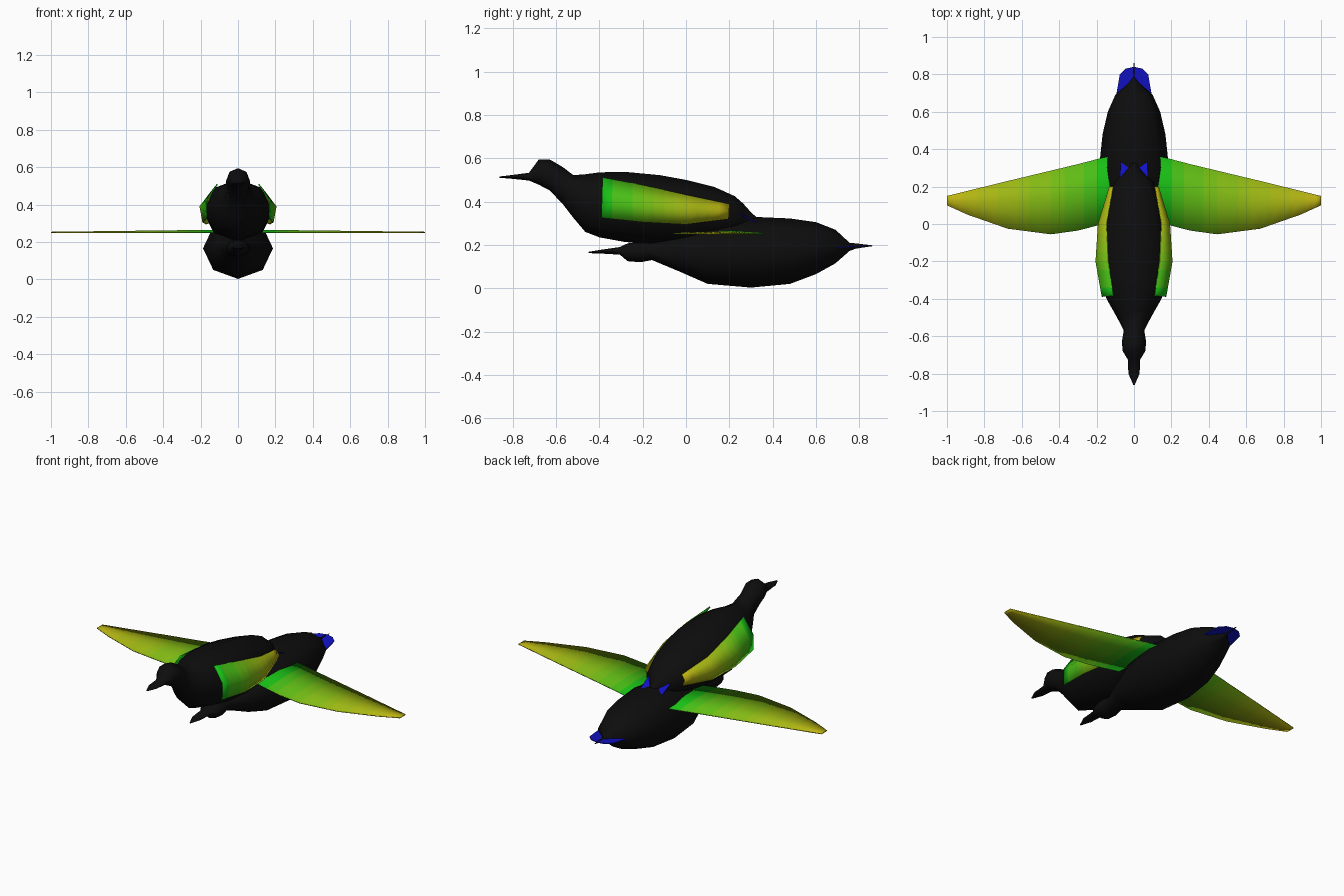
import bpy, math
from mathutils import Vector

if "Cube" in bpy.data.objects:
    bpy.data.objects.remove(bpy.data.objects["Cube"])


def material(name, rgb):
    m = bpy.data.materials.new(name)
    m.diffuse_color = (*rgb, 1)
    m.use_nodes = True
    m.node_tree.nodes["Principled BSDF"].inputs["Base Color"].default_value = m.diffuse_color
    return m


BLACK = material("black", (0.004, 0.004, 0.004))
BLUE = material("blue", (0.006, 0.006, 0.55))
GREEN, YELLOW = Vector((0.01, 0.52, 0.008)), Vector((0.5, 0.45, 0.006))
BANDS = 10
FADE = [material(f"wing_{i}", GREEN.lerp(YELLOW, i / (BANDS - 1))) for i in range(BANDS)]


def make(name, verts, faces, mats):
    me = bpy.data.meshes.new(name)
    me.from_pydata(verts, [], faces)
    ob = bpy.data.objects.new(name, me)
    bpy.context.collection.objects.link(ob)
    for m in mats:
        me.materials.append(m)
    return ob


def smooth(ob, angle):
    bpy.ops.object.select_all(action='DESELECT')
    ob.select_set(True)
    bpy.context.view_layer.objects.active = ob
    bpy.ops.object.shade_smooth_by_angle(angle=math.radians(angle))


def loft(name, rings, n=8):
    """Body from rings of (y, bottom, top, half width)."""
    verts, faces = [], []
    for y, b, t, w in rings:
        for i in range(n):
            a = 2 * math.pi * i / n
            verts.append((-w * math.sin(a), y, (b + t) / 2 + (t - b) / 2 * math.cos(a)))
    for r in range(len(rings) - 1):
        for i in range(n):
            j = (i + 1) % n
            faces.append((r * n + i, r * n + j, (r + 1) * n + j, (r + 1) * n + i))
    faces.append(tuple(reversed(range(n))))
    faces.append(tuple(range((len(rings) - 1) * n, len(rings) * n)))
    faces = [f[::-1] for f in faces]
    smooth(make(name, verts, faces, [BLACK]), 60)


def wing(name, rows, along, flip=False, steps=4):
    """Mirrored pair of thin wings, three points per row, faded root to tip."""
    fine = []
    for a, b in zip(rows, rows[1:]):
        fine += [[Vector(p).lerp(Vector(q), s / steps) for p, q in zip(a, b)]
                 for s in range(steps)]
    fine.append([Vector(p) for p in rows[-1]])
    verts = [p for row in fine for p in row]
    faces = []
    for r in range(len(fine) - 1):
        for i in range(2):
            k = r * 3 + i
            f = (k, k + 3, k + 4, k + 1)
            faces.append(f[::-1] if flip else f)
    ob = make(name, verts, faces, FADE)
    start, end = rows[0][0][along], rows[-1][0][along]
    for p in ob.data.polygons:
        t = (p.center[along] - start) / (end - start)
        p.material_index = max(0, min(BANDS - 1, int(t * BANDS)))
    smooth(ob, 50)
    s = ob.modifiers.new("thickness", 'SOLIDIFY')
    s.thickness, s.offset = 0.006, 0
    m = ob.modifiers.new("mirror", 'MIRROR')
    m.use_axis = (True, False, False)


def tail(name, half):
    """Flat fan from its half outline."""
    pts = half + [(-x, y, z) for x, y, z in reversed(half) if x > 0]
    ob = make(name, pts, [tuple(range(len(pts)))], [BLUE])
    s = ob.modifiers.new("thickness", 'SOLIDIFY')
    s.thickness, s.offset = 0.005, 0


# Flying bird: beak, head and body in one loft
loft("flying_bird_body", [
    (-.45, .162, .168, .004), (-.39, .16, .178, .03), (-.305, .155, .19, .033),
    (-.27, .125, .207, .06), (-.21, .12, .215, .065), (-.157, .13, .212, .055),
    (-.03, .077, .25, .12), (.10, .02, .30, .17), (.3, .003, .33, .187),
    (.48, .02, .322, .168), (.6, .065, .305, .14), (.69, .115, .27, .1),
    (.755, .172, .21, .028), (.785, .183, .207, .004), (.86, .194, .198, .002)])

# Spread wings
spread = [(.10, .02, .365), (.165, 0, .355), (.3, -.035, .32), (.445, -.055, .285),
          (.675, -.025, .23), (.89, .05, .177), (1, .10, .15)]
wing("spread_wings", [[(x, f, .252), (x, f * .45 + b * .55, .252 + .012 * (1 - x)),
                       (x, b, .252)] for x, f, b in spread], 0)

tail("flying_bird_tail", [(0, .60, .18), (.05, .62, .182), (.093, .70, .188),
                          (.076, .80, .195), (.045, .83, .197), (0, .84, .198)])

# Riding bird with raised neck
loft("perched_bird_body", [
    (-.86, .51, .516, .004), (-.80, .505, .523, .03), (-.725, .497, .533, .033),
    (-.68, .478, .594, .06), (-.63, .452, .595, .065), (-.57, .39, .56, .055),
    (-.52, .325, .522, .08), (-.465, .26, .526, .11), (-.4, .235, .535, .147),
    (-.28, .213, .537, .178), (-.12, .203, .522, .185), (0, .205, .5, .172),
    (.13, .22, .468, .145), (.225, .24, .425, .105), (.265, .255, .39, .065),
    (.305, .28, .345, .025), (.42, .245, .255, .004)])

# Folded wings hugging the flanks
wing("folded_wings", [
    [(.11, -.385, .51), (.17, -.388, .42), (.168, -.39, .325)],
    [(.138, -.2, .475), (.203, -.2, .39), (.187, -.2, .305)],
    [(.147, 0, .43), (.19, 0, .365), (.168, 0, .295)],
    [(.112, .2, .388), (.13, .198, .355), (.115, .196, .32)]], 1, True)

tail("perched_bird_tail", [(0, .2, .37), (.04, .21, .365), (.075, .255, .34),
                           (.07, .36, .285), (.04, .395, .265), (0, .4, .262)])
